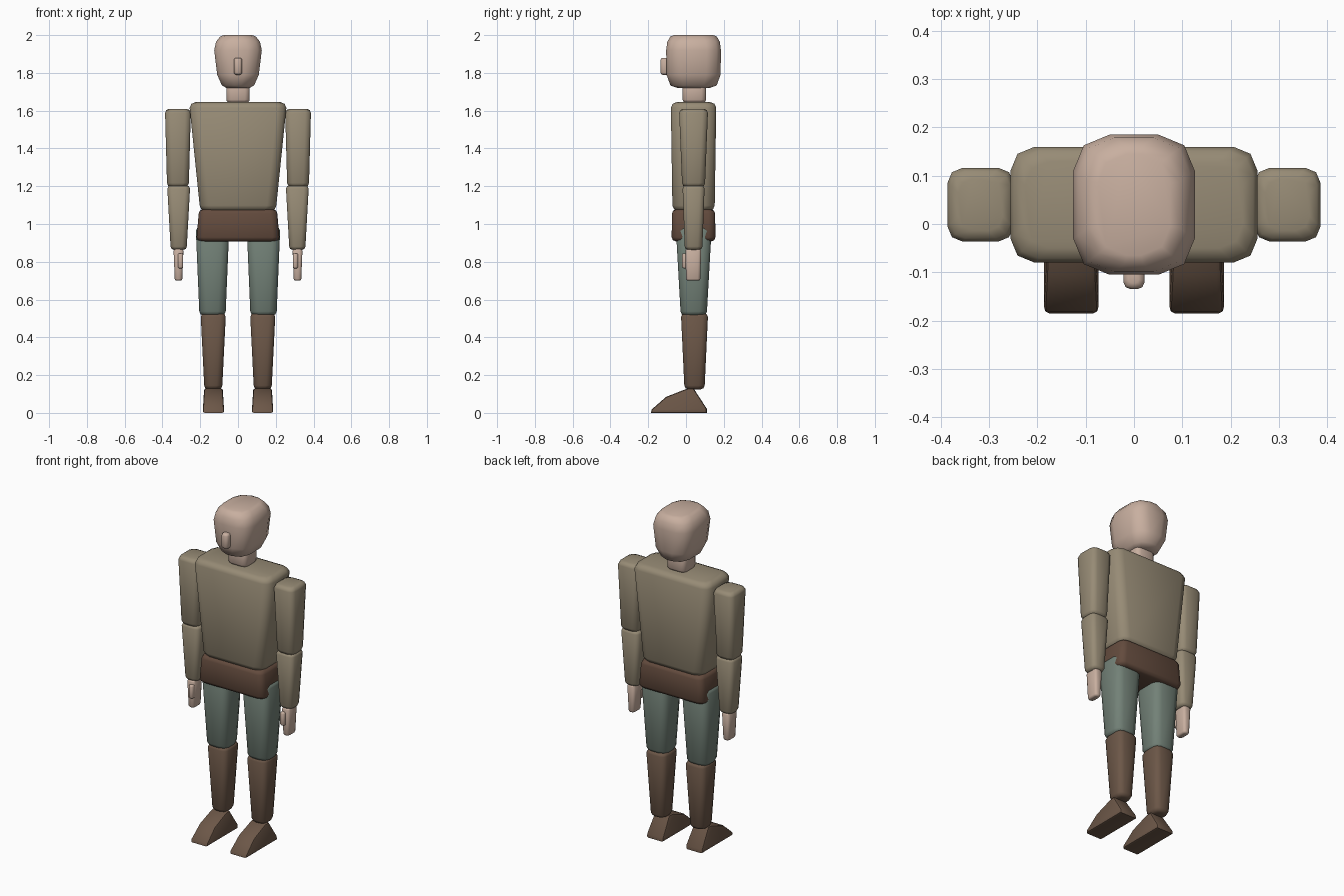
import bpy, bmesh, math

if "Cube" in bpy.data.objects:
    bpy.data.objects.remove(bpy.data.objects["Cube"], do_unlink=True)


def material(name, rgb):
    m = bpy.data.materials.new(name)
    m.use_nodes = True
    m.diffuse_color = (*rgb, 1)
    bsdf = m.node_tree.nodes["Principled BSDF"]
    bsdf.inputs["Base Color"].default_value = (*rgb, 1)
    bsdf.inputs["Roughness"].default_value = 0.8
    return m


SKIN = material("skin", (0.58, 0.43, 0.35))
SHIRT = material("tan shirt", (0.31, 0.26, 0.18))
BELT = material("dark leather", (0.125, 0.07, 0.047))
TROUSERS = material("grey green trousers", (0.17, 0.22, 0.185))
BOOTS = material("brown boots", (0.15, 0.095, 0.064))


def finish(name, bm, mat, angle=60):
    bmesh.ops.recalc_face_normals(bm, faces=bm.faces)
    me = bpy.data.meshes.new(name)
    bm.to_mesh(me)
    bm.free()
    me.materials.append(mat)
    ob = bpy.data.objects.new(name, me)
    bpy.context.collection.objects.link(ob)
    bpy.ops.object.select_all(action="DESELECT")
    ob.select_set(True)
    bpy.context.view_layer.objects.active = ob
    bpy.ops.object.shade_smooth_by_angle(angle=math.radians(angle))
    return ob


def loft(name, mat, rings, cx, cy, radius):
    """Stack rounded rectangles given as (z, half width, half depth)."""
    bm = bmesh.new()
    loops = []
    for z, hx, hy in rings:
        r = min(radius, hx * 0.8, hy * 0.8)
        loop = []
        for k in range(4):
            mid = math.radians(45 + 90 * k)
            sx, sy = math.copysign(1, math.cos(mid)), math.copysign(1, math.sin(mid))
            for step in (-1, 0, 1):
                a = mid + step * math.pi / 4
                loop.append(bm.verts.new((cx + sx * (hx - r) + r * math.cos(a),
                                          cy + sy * (hy - r) + r * math.sin(a), z)))
        loops.append(loop)
    for low, high in zip(loops, loops[1:]):
        for i in range(len(low)):
            j = (i + 1) % len(low)
            bm.faces.new((low[i], low[j], high[j], high[i]))
    bm.faces.new(loops[0][::-1])
    bm.faces.new(loops[-1])
    return finish(name, bm, mat)


def block(name, mat, bottom, top, cx, cy, radius, edge):
    """Tapered block with rounded corners and softened top and bottom edges."""
    (z0, x0, y0), (z1, x1, y1) = bottom, top
    s = edge * 0.3
    rings = [(z0, x0 - edge, y0 - edge), (z0 + s, x0 - s, y0 - s), (z0 + edge, x0, y0),
             (z1 - edge, x1, y1), (z1 - s, x1 - s, y1 - s), (z1, x1 - edge, y1 - edge)]
    return loft(name, mat, rings, cx, cy, radius)


def foot(name, cx):
    profile = [(-0.185, 0), (-0.182, 0.018), (-0.105, 0.085), (0.005, 0.128),
               (0.04, 0.13), (0.11, 0.022), (0.11, 0)]
    bm = bmesh.new()
    sides = [[bm.verts.new((cx + s * (0.057 - 0.06 * z), y, z)) for y, z in profile]
             for s in (-1, 1)]
    a, b = sides
    bm.faces.new(a)
    bm.faces.new(b[::-1])
    for i in range(len(a)):
        j = (i + 1) % len(a)
        bm.faces.new((a[i], a[j], b[j], b[i]))
    rims = [e for e in bm.edges if (e.verts[0] in a) == (e.verts[1] in a)]
    bmesh.ops.bevel(bm, geom=rims, offset=0.011, segments=2, profile=0.5, affect="EDGES")
    return finish(name, bm, BOOTS, 40)


# Head, nose and neck
loft("head", SKIN, [(1.72, 0.06, 0.085), (1.733, 0.085, 0.122), (1.79, 0.11, 0.143),
                    (1.92, 0.126, 0.145), (1.965, 0.116, 0.139), (1.992, 0.095, 0.123),
                    (2.0, 0.075, 0.105)], 0, 0.04, 0.075)
block("nose", SKIN, (1.79, 0.022, 0.027), (1.88, 0.022, 0.027), 0, -0.108, 0.015, 0.012)
block("neck", SKIN, (1.643, 0.062, 0.062), (1.76, 0.062, 0.062), 0, 0.044, 0.025, 0.015)

# Trunk
block("torso", SHIRT, (1.068, 0.203, 0.112), (1.645, 0.256, 0.12), 0, 0.04, 0.05, 0.03)
block("hips", BELT, (0.908, 0.219, 0.116), (1.078, 0.208, 0.114), 0, 0.04, 0.035, 0.022)

# Limbs on both sides
for side, s in (("left", 1), ("right", -1)):
    block(side + "_upper_arm", SHIRT, (1.195, 0.058, 0.061), (1.61, 0.068, 0.076),
          s * 0.318, 0.04, 0.03, 0.022)
    block(side + "_forearm", SHIRT, (0.863, 0.043, 0.047), (1.205, 0.06, 0.058),
          s * 0.314, 0.04, 0.025, 0.018)
    block(side + "_hand", SKIN, (0.70, 0.02, 0.038), (0.868, 0.026, 0.042),
          s * 0.315, 0.038, 0.014, 0.01)
    block(side + "_thumb", SKIN, (0.765, 0.014, 0.017), (0.845, 0.014, 0.017),
          s * 0.304, -0.003, 0.01, 0.008)
    block(side + "_thigh", TROUSERS, (0.515, 0.07, 0.07), (0.985, 0.088, 0.094),
          s * 0.135, 0.041, 0.04, 0.022)
    block(side + "_shin", BOOTS, (0.125, 0.048, 0.054), (0.528, 0.066, 0.071),
          s * 0.131, 0.045, 0.03, 0.02)
    foot(side + "_foot", s * 0.13)
